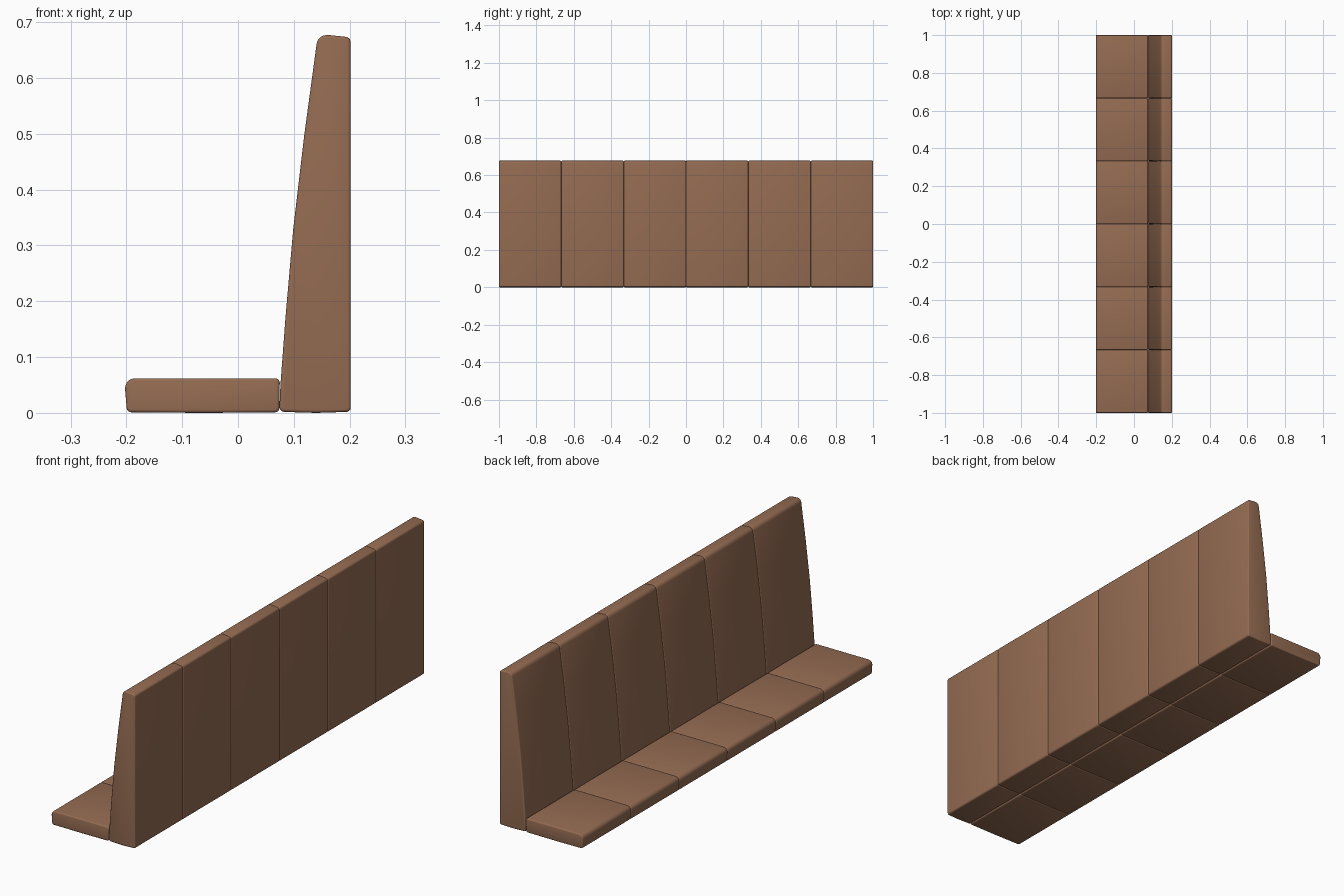
import bpy, bmesh, math
from mathutils import Vector

if "Cube" in bpy.data.objects:
    bpy.data.objects.remove(bpy.data.objects["Cube"])

COUNT = 6
WIDTH = 2.0 / COUNT

leather = bpy.data.materials.new("brown_leather")
leather.diffuse_color = (0.30, 0.15, 0.085, 1)
leather.use_nodes = True
leather.node_tree.nodes["Principled BSDF"].inputs["Base Color"].default_value = leather.diffuse_color


def rounded(points, steps=5):
    """Round each (x, z, radius) corner of a closed outline."""
    out = []
    for i, (x, z, r) in enumerate(points):
        p = Vector((x, z))
        if r == 0:
            out.append(p)
            continue
        a = (Vector(points[i - 1][:2]) - p).normalized()
        b = (Vector(points[(i + 1) % len(points)][:2]) - p).normalized()
        half = a.angle(b) / 2
        centre = p + (a + b).normalized() * (r / math.sin(half))
        start = (p + a * (r / math.tan(half)) - centre).normalized()
        end = (p + b * (r / math.tan(half)) - centre).normalized()
        out += [centre + start.slerp(end, k / steps).normalized() * r
                for k in range(steps + 1)]
    return out


def cushion(name, points):
    """Extrude an outline along y, soften its two rims, repeat it in a row."""
    bm = bmesh.new()
    face = bm.faces.new([bm.verts.new((p.x, -WIDTH / 2, p.y)) for p in rounded(points)])
    ext = bmesh.ops.extrude_face_region(bm, geom=[face], use_keep_orig=True)
    bmesh.ops.translate(bm, vec=(0, WIDTH, 0),
                        verts=[g for g in ext["geom"] if isinstance(g, bmesh.types.BMVert)])
    bmesh.ops.recalc_face_normals(bm, faces=bm.faces[:])
    rims = [e for e in bm.edges if abs(e.verts[0].co.y - e.verts[1].co.y) < 1e-6]
    bmesh.ops.bevel(bm, geom=rims, offset=0.005, segments=3, profile=0.5,
                    affect='EDGES', clamp_overlap=False)
    bmesh.ops.recalc_face_normals(bm, faces=bm.faces[:])
    mesh = bpy.data.meshes.new(name)
    bm.to_mesh(mesh)
    bm.free()
    mesh.materials.append(leather)
    for i in range(COUNT):
        ob = bpy.data.objects.new(f"{name}_{i + 1}", mesh)
        ob.location.y = -1 + WIDTH * (i + 0.5)
        bpy.context.collection.objects.link(ob)
        if i == 0:
            bpy.ops.object.select_all(action='DESELECT')
            ob.select_set(True)
            bpy.context.view_layer.objects.active = ob
            bpy.ops.object.shade_smooth_by_angle(angle=math.radians(40))


# Flat seat cushions with a rounded, slightly leaning front edge
cushion("seat_cushion", [
    (-0.199, 0.001, 0.009), (-0.06, 0.0, 0), (0.074, 0.001, 0.008),
    (0.075, 0.062, 0.008), (-0.204, 0.062, 0.018)])

# Tall wedge-shaped backrests with a gently curved front
cushion("backrest_cushion", [
    (0.074, 0.002, 0.009), (0.14, 0.0, 0), (0.202, 0.002, 0.008),
    (0.202, 0.673, 0.010), (0.164, 0.677, 0), (0.143, 0.677, 0.018),
    (0.119, 0.50, 0), (0.099, 0.33, 0), (0.085, 0.17, 0), (0.076, 0.05, 0)])
